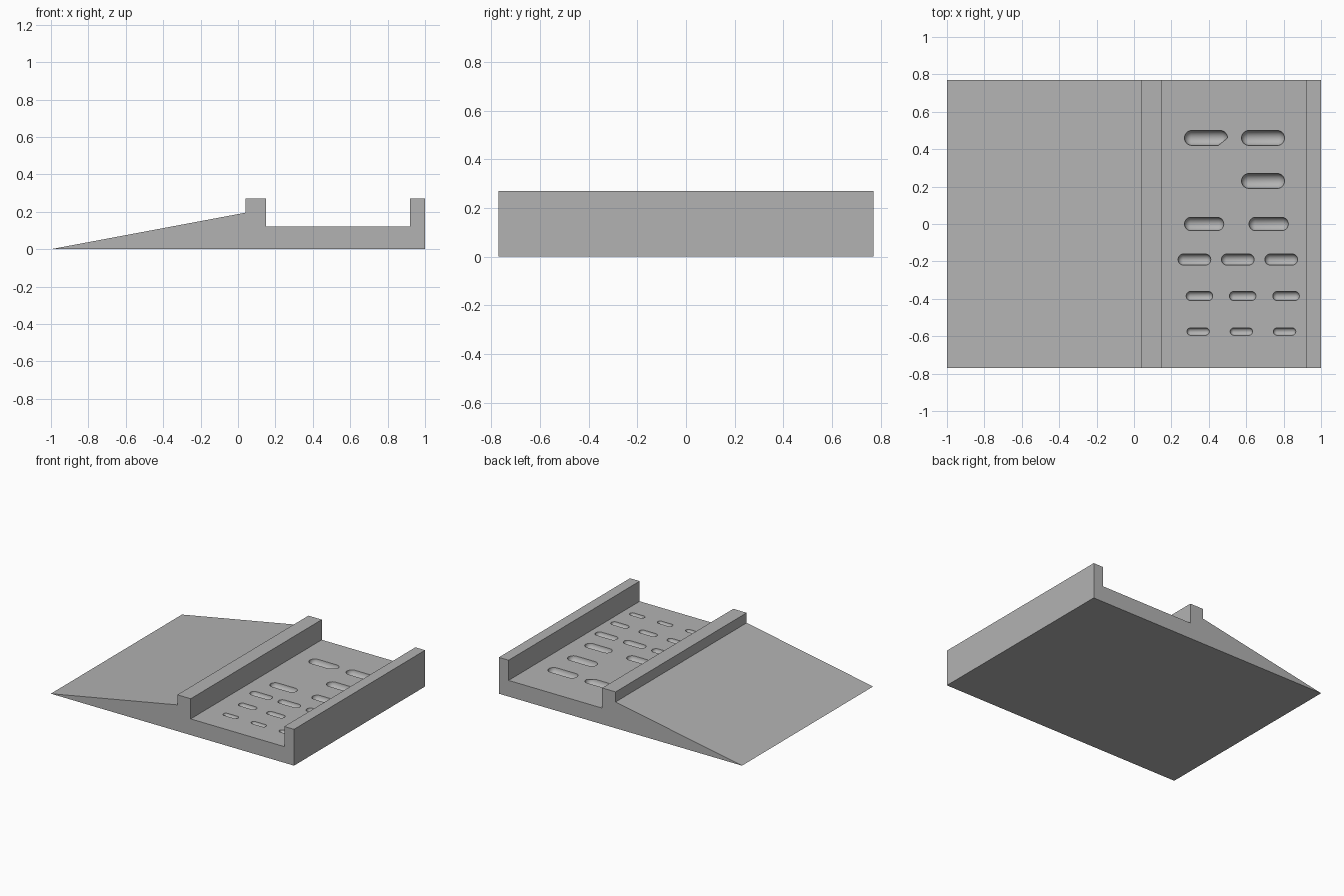
import bpy, bmesh, math
from mathutils import Matrix

cube = bpy.data.objects.get("Cube")
if cube:
    bpy.data.objects.remove(cube, do_unlink=True)

HALF_DEPTH = 0.77
FLOOR = 0.12

grey = bpy.data.materials.new("plain grey")
grey.use_nodes = True
colour = (0.45, 0.45, 0.45, 1)
grey.diffuse_color = colour
grey.node_tree.nodes["Principled BSDF"].inputs["Base Color"].default_value = colour


def make_object(name, bm):
    bmesh.ops.recalc_face_normals(bm, faces=bm.faces)
    mesh = bpy.data.meshes.new(name)
    bm.to_mesh(mesh)
    bm.free()
    mesh.materials.append(grey)
    obj = bpy.data.objects.new(name, mesh)
    bpy.context.collection.objects.link(obj)
    return obj


def add_capsule(bm, centre_x, y, length, radius):
    """Round-ended rod along x, made by stretching a sphere at its middle band."""
    rings = 13
    ball = bmesh.ops.create_uvsphere(
        bm, u_segments=32, v_segments=rings,
        radius=radius / math.cos(math.pi / (2 * rings)),
        matrix=Matrix.Rotation(math.pi / 2, 4, 'Y'))
    for v in ball["verts"]:
        v.co.x += math.copysign(length / 2 - radius, v.co.x) + centre_x
        v.co.y += y
        v.co.z += FLOOR


# Ramp, middle rail, tray floor and end rail share one extruded profile
profile = [(-1, 0), (1, 0), (1, 0.27), (0.92, 0.27), (0.92, FLOOR),
           (0.15, FLOOR), (0.15, 0.27), (0.04, 0.27), (0.04, 0.195)]
bm = bmesh.new()
side = bm.faces.new([bm.verts.new((x, -HALF_DEPTH, z)) for x, z in profile])
extruded = bmesh.ops.extrude_face_region(bm, geom=[side])
for item in extruded["geom"]:
    if isinstance(item, bmesh.types.BMVert):
        item.co.y = HALF_DEPTH
ramp_tray = make_object("ramp_tray", bm)

# Rows of grooves: y, radius, length, centres along x
rows = [(0.46, 0.04, 0.23, (0.385, 0.69)),
        (0.23, 0.035, 0.21, (0.338,)),
        (0.23, 0.04, 0.23, (0.69,)),
        (0, 0.036, 0.21, (0.375, 0.72)),
        (-0.19, 0.03, 0.175, (0.323, 0.555, 0.787)),
        (-0.385, 0.025, 0.142, (0.35, 0.581, 0.813)),
        (-0.575, 0.02, 0.12, (0.343, 0.574, 0.805))]
bm = bmesh.new()
for y, radius, length, centres in rows:
    for x in centres:
        add_capsule(bm, x, y, length, radius)
cutter = make_object("groove_cutter", bm)
cutter.hide_render = True

# Cut the grooves into the tray floor
cut = ramp_tray.modifiers.new("grooves", 'BOOLEAN')
cut.operation = 'DIFFERENCE'
cut.solver = 'EXACT'
cut.object = cutter
bpy.ops.object.select_all(action='DESELECT')
ramp_tray.select_set(True)
bpy.context.view_layer.objects.active = ramp_tray
bpy.ops.object.modifier_apply(modifier=cut.name)
bpy.data.objects.remove(cutter, do_unlink=True)
bpy.ops.object.shade_smooth_by_angle(angle=math.radians(30))
